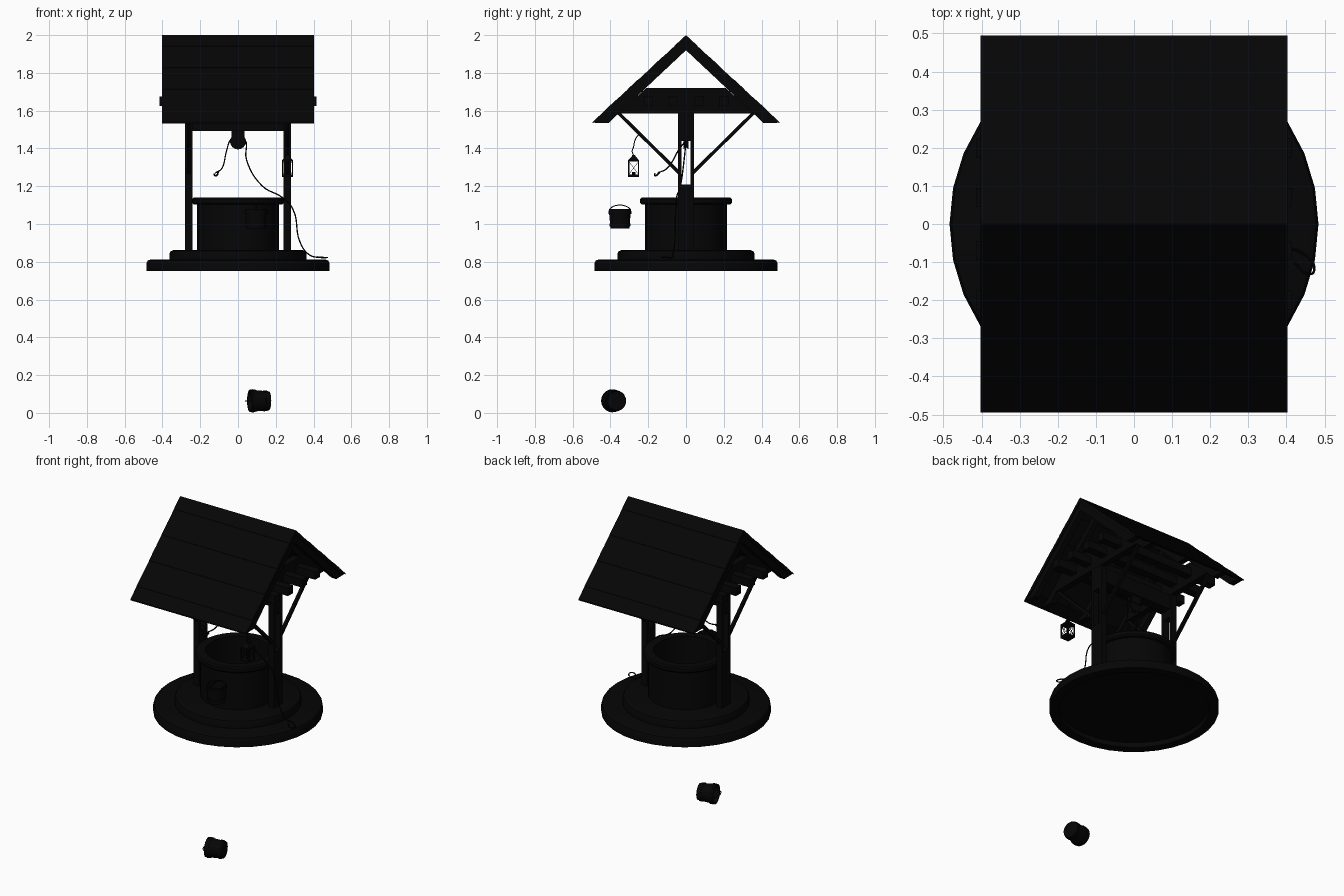
import bpy, bmesh, math
from mathutils import Vector, Matrix

cube = bpy.data.objects.get("Cube")
if cube:
    bpy.data.objects.remove(cube, do_unlink=True)

black = bpy.data.materials.new("soot black")
black.diffuse_color = (0.0016, 0.0016, 0.0016, 1)
black.use_nodes = True
black.node_tree.nodes["Principled BSDF"].inputs["Base Color"].default_value = (0.0016, 0.0016, 0.0016, 1)
parts = []


def finish(name, bm, matrix=None):
    if matrix:
        bm.transform(matrix)
    bmesh.ops.recalc_face_normals(bm, faces=bm.faces)
    mesh = bpy.data.meshes.new(name)
    bm.to_mesh(mesh)
    bm.free()
    mesh.materials.append(black)
    ob = bpy.data.objects.new(name, mesh)
    bpy.context.collection.objects.link(ob)
    parts.append(ob)


def box(name, center, size):
    bm = bmesh.new()
    bmesh.ops.create_cube(bm, size=1)
    finish(name, bm, Matrix.Translation(center) @ Matrix.Diagonal((*size, 1)))


def lathe(name, profile, sides=32, matrix=None):
    """Spin an (r, z) profile about z."""
    bm = bmesh.new()
    vs = [bm.verts.new((r, 0, z)) for r, z in profile]
    edges = [bm.edges.new(p) for p in zip(vs, vs[1:])]
    bmesh.ops.spin(bm, geom=vs + edges, cent=(0, 0, 0), axis=(0, 0, 1),
                   angle=math.tau, steps=sides, use_duplicate=False)
    bmesh.ops.remove_doubles(bm, verts=bm.verts, dist=1e-5)
    finish(name, bm, matrix)


def prism(name, outline, x, width):
    """Extrude a (y, z) outline along x."""
    bm = bmesh.new()
    face = bm.faces.new([bm.verts.new((x - width / 2, y, z)) for y, z in outline])
    new = bmesh.ops.extrude_face_region(bm, geom=[face])["geom"]
    bmesh.ops.translate(bm, vec=(width, 0, 0),
                        verts=[v for v in new if isinstance(v, bmesh.types.BMVert)])
    finish(name, bm)


def tube(name, points, radius, matrix=Matrix()):
    """Round cord through the points."""
    cu = bpy.data.curves.new(name, 'CURVE')
    cu.dimensions = '3D'
    cu.bevel_depth, cu.bevel_resolution, cu.resolution_u = radius, 1, 6
    cu.use_fill_caps = True
    sp = cu.splines.new('BEZIER')
    sp.bezier_points.add(len(points) - 1)
    for bp, p in zip(sp.bezier_points, points):
        bp.co = matrix @ Vector(p)
        bp.handle_left_type = bp.handle_right_type = 'AUTO'
    cu.materials.append(black)
    ob = bpy.data.objects.new(name, cu)
    bpy.context.collection.objects.link(ob)
    parts.append(ob)


def rod(name, a, b, w):
    """Square bar between two points."""
    a, b = Vector(a), Vector(b)
    d = b - a
    bm = bmesh.new()
    bmesh.ops.create_cube(bm, size=1)
    finish(name, bm, Matrix.Translation((a + b) / 2) @ d.to_track_quat('Z', 'Y').to_matrix().to_4x4()
           @ Matrix.Diagonal((w, w, d.length, 1)))


# Round stepped base with softened top edges and a recessed underside
lathe("base_slab", [(0, 0.782), (0.43, 0.782), (0.43, 0.751), (0.484, 0.751), (0.484, 0.794),
                    (0.478, 0.806), (0.464, 0.812), (0, 0.812)])
lathe("base_step", [(0, 0.812), (0.362, 0.812), (0.362, 0.844), (0.356, 0.856), (0.342, 0.862), (0, 0.862)])

# Hollow well wall and rim
lathe("well_wall", [(0.185, 0.86), (0.216, 0.86), (0.216, 1.12), (0.185, 1.12), (0.185, 0.86)])
lathe("well_rim", [(0.185, 1.103), (0.235, 1.103), (0.243, 1.112), (0.243, 1.132),
                   (0.235, 1.14), (0.185, 1.14), (0.185, 1.103)])

for s, side in ((1, "left"), (-1, "right")):
    x = s * 0.261
    # Slotted post: two legs with filler blocks above and below the slot
    for t, end in ((-1, "front"), (1, "back")):
        box(f"{side}_{end}_leg", (x, t * 0.034, 1.255), (0.038, 0.018, 0.81))
        rod(f"{side}_{end}_brace", (x, t * 0.37, 1.60), (x, t * 0.035, 1.27), 0.018)
    box(f"{side}_post_foot", (x, 0, 1.03), (0.038, 0.05, 0.36))
    box(f"{side}_post_head", (x, 0, 1.55), (0.038, 0.05, 0.22))
    # Tie beam closing the roof triangle
    prism(f"{side}_tie_beam", [(-0.36, 1.585), (0.36, 1.585), (0.21, 1.72), (-0.21, 1.72)], x, 0.04)

# Rafter pairs
for i, x in enumerate((-0.38, -0.261, 0, 0.261, 0.38)):
    prism(f"rafter_{i}", [(0, 1.985), (0.485, 1.535), (0.41, 1.535), (0, 1.92),
                          (-0.41, 1.535), (-0.485, 1.535)], x, 0.035)

# Ceiling joists poking out past the gables
for i, y in enumerate((-0.2, -0.07, 0.07, 0.2)):
    box(f"joist_{i}", (0, y, 1.65), (0.83, 0.05, 0.05))

# Flush roof boards, every second one a hair lower so the seams read
boards, reach, fall = 8, 0.495, 0.458
for t, end in ((-1, "front"), (1, "back")):
    for i in range(boards):
        drop = 0.002 * (i % 2)
        (y0, z0), (y1, z1) = [(t * reach * k / boards, 2 - fall * k / boards - drop) for k in (i, i + 1)]
        prism(f"{end}_roof_board_{i}", [(y0, z0), (y1, z1), (y1, max(z1 - 0.03, 1.533)), (y0, z0 - 0.03)],
              0, 0.806)

# Cross beam with pulley
box("cross_beam", (0, 0, 1.538), (0.53, 0.06, 0.092))
turn = Matrix.Translation((0, 0, 1.437)) @ Matrix.Rotation(math.pi / 2, 4, 'X')
lathe("pulley_wheel", [(0, -0.014), (0.042, -0.014), (0.032, 0), (0.042, 0.014), (0, 0.014)], 24, turn)
for t in (-1, 1):
    box("pulley_strap", (0, t * 0.018, 1.475), (0.07, 0.006, 0.06))

# Rope over the pulley, with a hook on its short end
tube("rope", [(-0.12, -0.15, 1.27), (-0.085, -0.10, 1.295), (-0.06, -0.04, 1.39), (-0.036, 0, 1.45),
              (0, 0, 1.475), (0.036, 0, 1.45), (0.045, -0.01, 1.34), (0.13, -0.03, 1.20),
              (0.235, -0.05, 1.14), (0.29, -0.055, 1.08), (0.33, -0.06, 0.90), (0.38, -0.07, 0.835),
              (0.43, -0.07, 0.823), (0.472, -0.125, 0.823), (0.455, -0.13, 0.823),
              (0.42, -0.10, 0.826)], 0.0035)
tube("rope_hook", [(-0.105, -0.14, 1.275), (-0.112, -0.155, 1.258), (-0.124, -0.165, 1.258),
                   (-0.126, -0.165, 1.268)], 0.005)


def bucket(name, matrix):
    """Tapered pail, two hoops and a bail handle."""
    lathe(name, [(0, 0), (0.05, 0), (0.059, 0.105), (0.052, 0.105), (0.044, 0.01), (0, 0.01)], 20, matrix)
    for z in (0.02, 0.085):
        r = 0.05 + 0.009 * z / 0.105
        lathe(f"{name}_hoop", [(r, z - 0.008), (r + 0.003, z - 0.008), (r + 0.004, z + 0.008),
                               (r, z + 0.008)], 20, matrix)
    arc = [math.pi * k / 8 for k in range(9)]
    tube(f"{name}_handle", [(0, 0.058 * math.cos(a), 0.09 + 0.035 * math.sin(a)) for a in arc],
         0.003, matrix)


bucket("upright_bucket", Matrix.Translation((0.095, -0.35, 0.975)))
bucket("fallen_bucket", Matrix.Translation((0.164, -0.367, 0.064)) @ Matrix.Rotation(math.radians(14), 4, 'Z')
       @ Matrix.Rotation(-math.pi / 2, 4, 'Y'))

# Lantern hanging from the front left brace
lx, ly = 0.262, -0.277
hang = Matrix.Translation((lx, ly, 0))
for z, h in ((1.256, 0.012), (1.335, 0.008)):
    box("lantern_plate", (lx, ly, z), (0.058, 0.058, h))
lathe("lantern_cap", [(0.04, 1.338), (0.014, 1.358), (0.01, 1.366), (0, 1.366)], 4,
      hang @ Matrix.Rotation(math.pi / 4, 4, 'Z'))
lathe("lantern_candle", [(0, 1.26), (0.01, 1.26), (0.01, 1.275), (0, 1.275)], 10, hang)
a = 0.026
for k in range(4):
    spin = hang @ Matrix.Rotation(k * math.pi / 2, 4, 'Z')
    rod("lantern_corner", spin @ Vector((a, a, 1.255)), spin @ Vector((a, a, 1.335)), 0.006)
    for t in (-1, 1):
        rod("lantern_wire", spin @ Vector((a, -t * a, 1.262)), spin @ Vector((a, t * a, 1.332)), 0.002)
tube("lantern_hook", [(lx, ly, 1.362), (lx, ly - 0.008, 1.385), (lx, ly, 1.41), (lx, ly + 0.006, 1.44),
                      (lx, ly + 0.02, 1.465), (lx, ly + 0.035, 1.475)], 0.003)

# Turn curves into meshes and smooth the round parts
bpy.ops.object.select_all(action='DESELECT')
for ob in parts:
    ob.select_set(True)
bpy.context.view_layer.objects.active = parts[0]
bpy.ops.object.convert(target='MESH')
bpy.ops.object.shade_smooth_by_angle(angle=math.radians(30))
